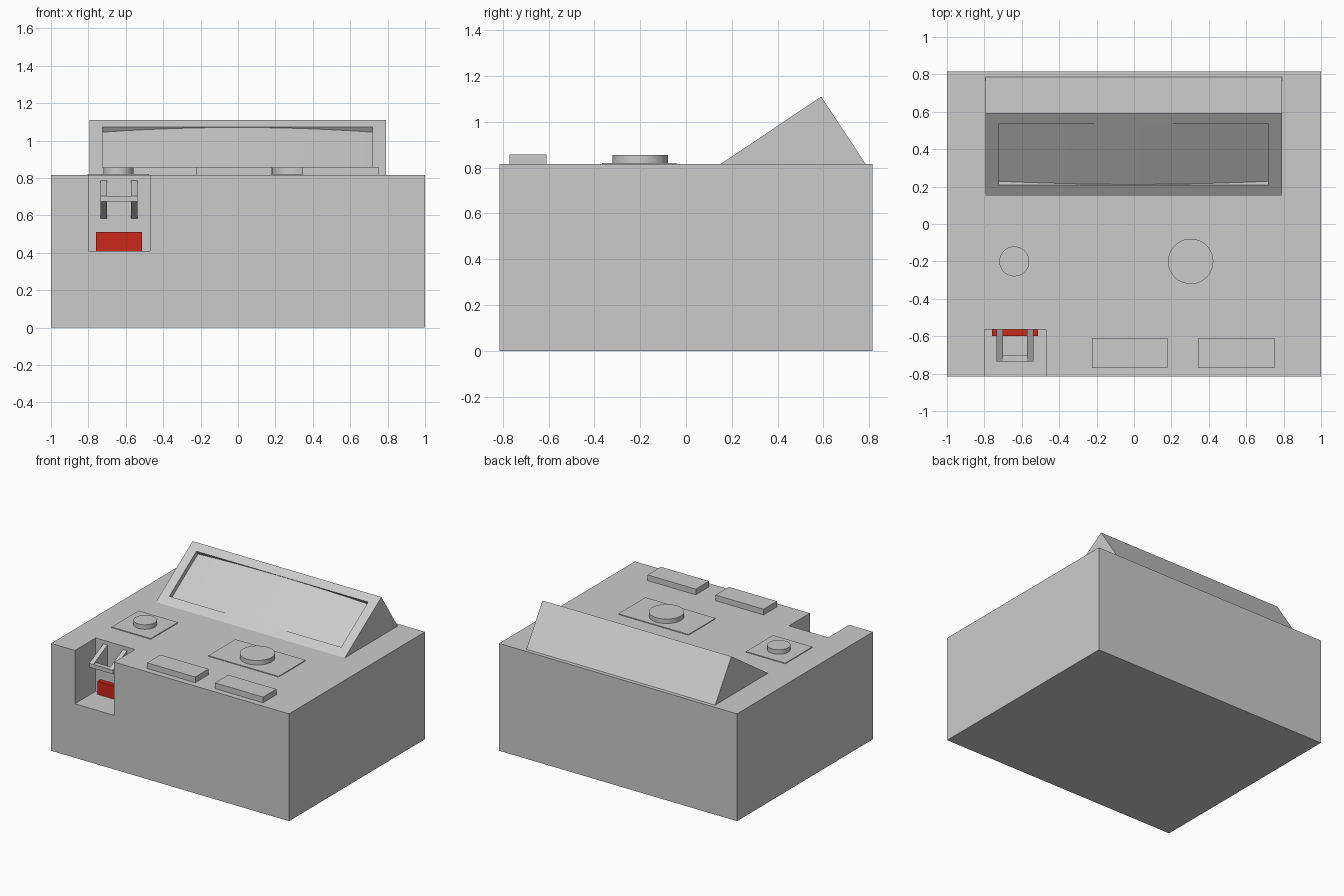
import bpy, bmesh, math
from mathutils import Matrix, Vector

if "Cube" in bpy.data.objects:
    bpy.data.objects.remove(bpy.data.objects["Cube"])


def prism(name, pts, offset, mat=None):
    """Extrude a planar outline along offset into a closed solid."""
    bm = bmesh.new()
    face = bm.faces.new([bm.verts.new(p) for p in pts])
    ext = bmesh.ops.extrude_face_region(bm, geom=[face], use_keep_orig=True)
    verts = [g for g in ext["geom"] if isinstance(g, bmesh.types.BMVert)]
    bmesh.ops.translate(bm, verts=verts, vec=Vector(offset))
    bmesh.ops.recalc_face_normals(bm, faces=bm.faces)
    if mat:
        bm.transform(mat)
    me = bpy.data.meshes.new(name)
    bm.to_mesh(me)
    bm.free()
    ob = bpy.data.objects.new(name, me)
    bpy.context.collection.objects.link(ob)
    return ob


def box(name, x0, x1, y0, y1, z0, z1, mat=None):
    return prism(name, [(x0, y0, z0), (x1, y0, z0), (x1, y1, z0), (x0, y1, z0)],
                 (0, 0, z1 - z0), mat)


def cut(ob, cutter):
    """Subtract cutter, apply, and remove the helper."""
    cutter.hide_render = True
    mod = ob.modifiers.new("cut", "BOOLEAN")
    mod.operation, mod.solver, mod.object = "DIFFERENCE", "EXACT", cutter
    bpy.context.view_layer.objects.active = ob
    bpy.ops.object.modifier_apply(modifier="cut")
    bpy.data.objects.remove(cutter)


def smooth(ob):
    bpy.ops.object.select_all(action="DESELECT")
    ob.select_set(True)
    bpy.context.view_layer.objects.active = ob
    bpy.ops.object.shade_smooth_by_angle(angle=math.radians(30))


TOP = 0.815

# Main housing with a notch open to the front and top
body = box("housing", -1, 1, -0.815, 0.815, 0, TOP)
cut(body, box("notch_cutter", -0.80, -0.47, -0.9, -0.565, 0.41, 0.9))

# Wedge-shaped display hood
hood = prism("display_hood", [(-0.795, 0.15, TOP), (-0.795, 0.59, 1.11), (-0.795, 0.785, TOP)],
             (1.587, 0, 0))

# Frame lying on the hood's sloping front: x across, y up the slope, z outwards
slope = Vector((0, 0.44, 0.295)).normalized()
normal = Vector((1, 0, 0)).cross(slope)
frame = Matrix.Translation((0, 0.15, TOP)) @ Matrix(
    ((1, 0, 0), slope, normal)).transposed().to_4x4()
X0, X1, V0, V1 = -0.724, 0.719, 0.072, 0.464
cut(hood, box("screen_cutter", X0, X1, V0, V1, -0.055, 0.1, frame))

# Gently bulging screen set in the recess
N = 16
arc = []
for i in range(N + 1):
    t = i / N
    arc.append((X0 + (X1 - X0) * t, V0, -0.004 - 0.03 * (2 * t - 1) ** 2))
screen = prism("screen", [(X0, V0, -0.055)] + arc + [(X1, V0, -0.055)],
               (0, V1 - V0, 0), frame)
smooth(screen)

# Round knobs on thin plates
for name, x, r, hw in (("small_knob", -0.64, 0.08, 0.165), ("large_knob", 0.303, 0.121, 0.295)):
    box(name + "_plate", x - hw, x + hw, -0.367, -0.042, TOP - 0.005, TOP + 0.006)
    ring = [(x + r * math.cos(a), -0.2 + r * math.sin(a), TOP)
            for a in (2 * math.pi * k / 48 for k in range(48))]
    smooth(prism(name, ring, (0, 0, 0.04)))

# Two push buttons along the front edge
for name, x in (("left_button", -0.225), ("right_button", 0.345)):
    box(name, x, x + 0.405, -0.77, -0.61, TOP - 0.005, 0.858)

# Lever in the notch: two tapering arms joined by a crossbar
for name, x in (("lever_arm_left", -0.735), ("lever_arm_right", -0.571)):
    prism(name, [(x, -0.56, 0.58), (x, -0.735, 0.675), (x, -0.735, 0.705), (x, -0.56, 0.79)],
          (0.034, 0, 0))
box("lever_crossbar", -0.735, -0.537, -0.735, -0.70, 0.675, 0.705)

# Plain red marker plate below the lever
red = bpy.data.materials.new("marker_red")
red.diffuse_color = (0.6, 0.02, 0.01, 1)
red.use_nodes = True
red.node_tree.nodes["Principled BSDF"].inputs["Base Color"].default_value = red.diffuse_color
box("reset_marker", -0.76, -0.513, -0.60, -0.56, 0.41, 0.51).data.materials.append(red)
